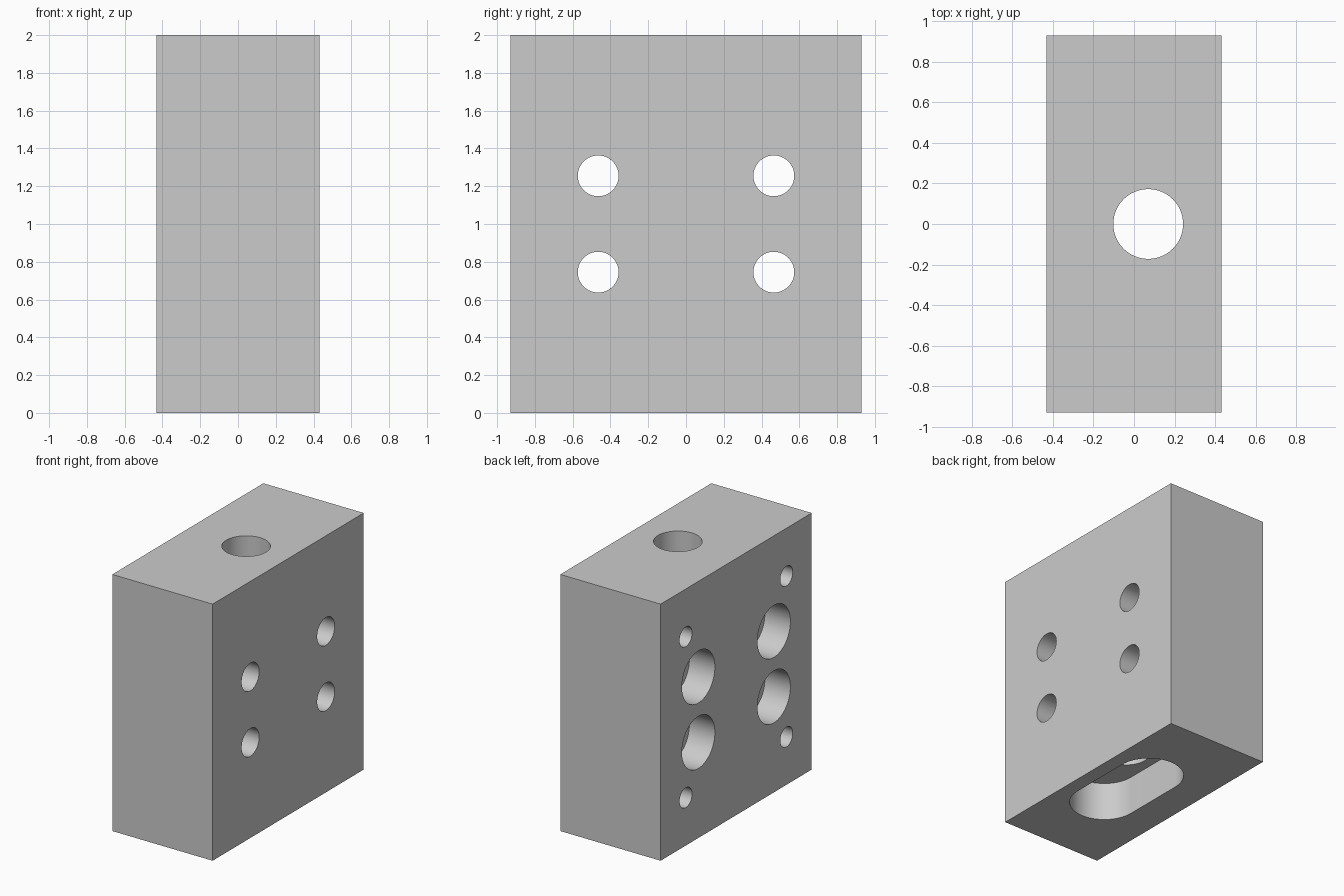
import bpy
import bmesh
from math import cos, sin, pi, radians
from mathutils import Matrix, Vector

if "Cube" in bpy.data.objects:
    bpy.data.objects.remove(bpy.data.objects["Cube"], do_unlink=True)

WIDTH, DEPTH, HEIGHT = 0.865, 1.86, 2.0
HALF_W = WIDTH / 2
OVER = 0.05          # how far cutters stick out of the block

grey = bpy.data.materials.new("plain grey")
grey.use_nodes = True
colour = (0.6, 0.6, 0.6, 1.0)
grey.diffuse_color = colour
grey.node_tree.nodes["Principled BSDF"].inputs["Base Color"].default_value = colour


def make_object(name, bm):
    bmesh.ops.recalc_face_normals(bm, faces=bm.faces)
    mesh = bpy.data.meshes.new(name)
    bm.to_mesh(mesh)
    bm.free()
    mesh.materials.append(grey)
    obj = bpy.data.objects.new(name, mesh)
    bpy.context.collection.objects.link(obj)
    return obj


# Solid block
bm = bmesh.new()
bmesh.ops.create_cube(bm, size=1.0)
bmesh.ops.scale(bm, vec=(WIDTH, DEPTH, HEIGHT), verts=bm.verts)
bmesh.ops.translate(bm, vec=(0, 0, HEIGHT / 2), verts=bm.verts)
block = make_object("mounting_block", bm)
bpy.ops.object.select_all(action='DESELECT')
bpy.context.view_layer.objects.active = block
block.select_set(True)


def cut(start, length, radius, along_x=False, stretch=0.0, segments=64):
    """Cut a round hole, or a slot stretched along y, starting at a point."""
    bm = bmesh.new()
    ring = []
    for i in range(segments + (2 if stretch else 0)):
        half = segments // 2 + 1
        if stretch:
            a = pi * (i % half) / (half - 1) + (pi if i >= half else 0)
            shift = stretch if i < half else -stretch
        else:
            a, shift = 2 * pi * i / segments, 0
        ring.append(bm.verts.new((radius * cos(a), radius * sin(a) + shift, 0)))
    face = bm.faces.new(ring)
    top = bmesh.ops.extrude_face_region(bm, geom=[face])["geom"]
    bmesh.ops.translate(bm, vec=(0, 0, length),
                        verts=[v for v in top if isinstance(v, bmesh.types.BMVert)])
    if along_x:
        bmesh.ops.rotate(bm, matrix=Matrix.Rotation(pi / 2, 3, 'Y'), verts=bm.verts)
    bmesh.ops.translate(bm, vec=Vector(start), verts=bm.verts)
    cutter = make_object("hole_cutter", bm)
    cutter.hide_render = True

    mod = block.modifiers.new("hole", 'BOOLEAN')
    mod.operation = 'DIFFERENCE'
    mod.solver = 'EXACT'
    mod.object = cutter
    bpy.ops.object.modifier_apply(modifier=mod.name)
    bpy.data.objects.remove(cutter, do_unlink=True)


# Slot in the underside and the round port above it
PORT_X = 0.07
cut((PORT_X, 0, -OVER), 0.30 + OVER, 0.25, stretch=0.25)
cut((PORT_X, 0, 0.2), HEIGHT, 0.172)

# Counterbored bolt holes and blind corner holes, opening on the right-hand wall
for sy in (-1, 1):
    for sz in (-1, 1):
        y, z = sy * 0.465, 1 + sz * 0.255
        cut((-HALF_W - OVER, y, z), 0.22 + OVER, 0.203, along_x=True)
        cut((-HALF_W - OVER, y, z), WIDTH + 2 * OVER, 0.108, along_x=True)
        cut((-HALF_W - OVER, sy * 0.62, 1 + sz * 0.627), 0.4 + OVER, 0.077,
            along_x=True, segments=48)

# Smooth bores with crisp rims
bpy.ops.object.shade_smooth_by_angle(angle=radians(30))
